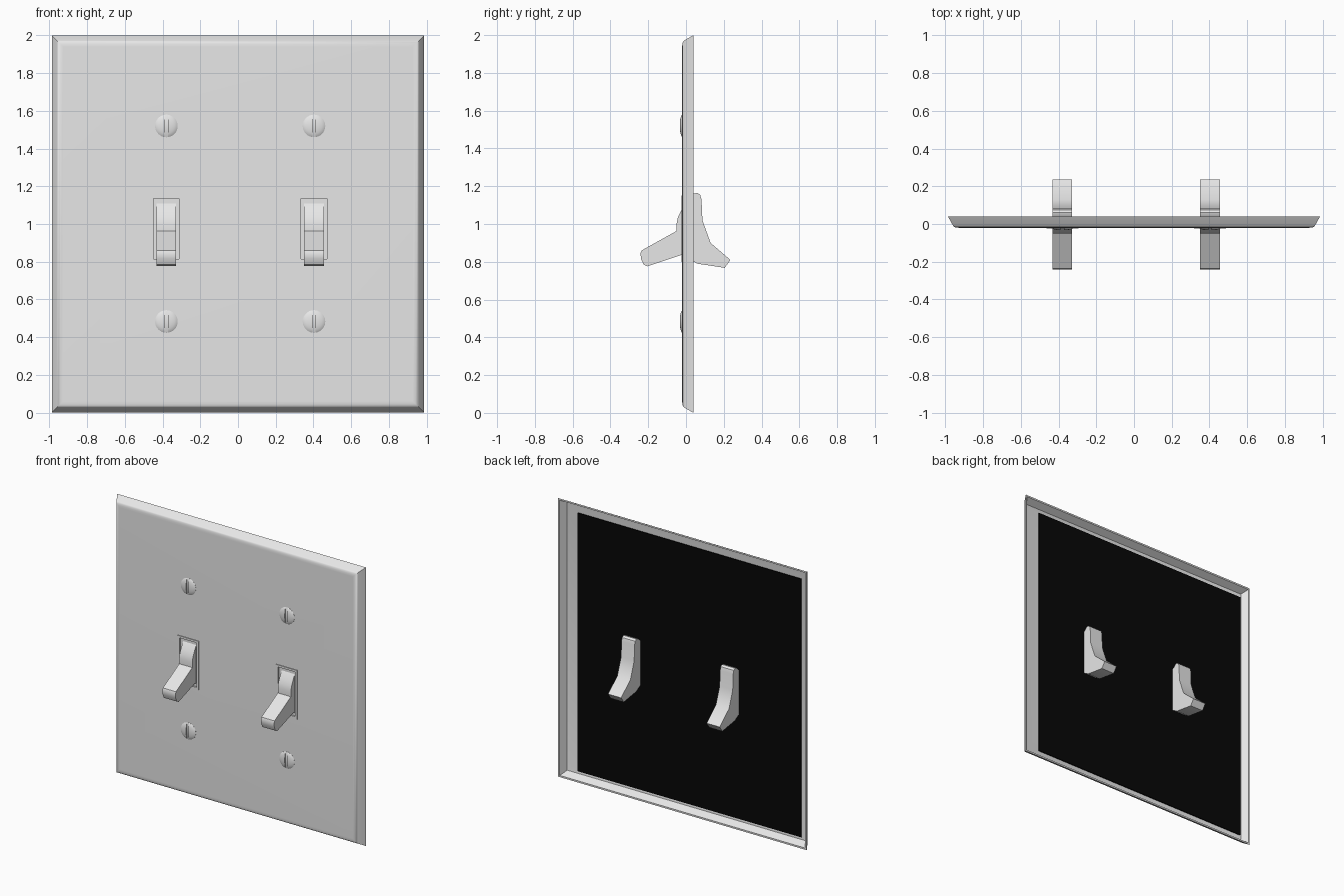
import bpy, bmesh, math

cube = bpy.data.objects.get("Cube")
if cube:
    bpy.data.objects.remove(cube, do_unlink=True)


def material(name, rgb):
    mat = bpy.data.materials.new(name)
    mat.use_nodes = True
    mat.diffuse_color = (*rgb, 1)
    mat.node_tree.nodes["Principled BSDF"].inputs["Base Color"].default_value = (*rgb, 1)
    return mat


WHITE = material("light_plastic", (0.8, 0.8, 0.8))
BLACK = material("black_backing", (0.002, 0.002, 0.002))


def loft(name, rings, mat=WHITE):
    """Closed solid through a series of rings, capped at both ends."""
    bm = bmesh.new()
    loops = [[bm.verts.new(p) for p in ring] for ring in rings]
    n = len(loops[0])
    for a, b in zip(loops, loops[1:]):
        for i in range(n):
            j = (i + 1) % n
            bm.faces.new((a[i], a[j], b[j], b[i]))
    bm.faces.new(loops[0])
    bm.faces.new(loops[-1][::-1])
    bmesh.ops.recalc_face_normals(bm, faces=bm.faces)
    mesh = bpy.data.meshes.new(name)
    bm.to_mesh(mesh)
    bm.free()
    mesh.materials.append(mat)
    obj = bpy.data.objects.new(name, mesh)
    bpy.context.collection.objects.link(obj)
    return obj


def rect(x0, x1, z0, z1, y):
    return [(x0, y, z0), (x1, y, z0), (x1, y, z1), (x0, y, z1)]


def box(name, x0, x1, y0, y1, z0, z1, mat=WHITE):
    return loft(name, [rect(x0, x1, z0, z1, y) for y in (y0, y1)], mat)


def activate(obj):
    bpy.ops.object.select_all(action='DESELECT')
    obj.select_set(True)
    bpy.context.view_layer.objects.active = obj


def cut(obj, cutter):
    mod = obj.modifiers.new("cut", 'BOOLEAN')
    mod.operation = 'DIFFERENCE'
    mod.solver = 'EXACT'
    mod.object = cutter
    activate(obj)
    bpy.ops.object.modifier_apply(modifier=mod.name)


def smooth(obj, angle=35):
    activate(obj)
    bpy.ops.object.shade_smooth_by_angle(angle=math.radians(angle))


# Wall plate: rounded front edge, sloping sides, hollow back
HALF = 0.987
plate_profile = [(0.06, -0.02), (0.045, -0.0195), (0.035, -0.016), (0.027, -0.008),
                 (0, 0.04), (0.012, 0.04), (0.038, -0.008), (0.06, -0.013)]
plate = loft("wall_plate", [rect(d - HALF, HALF - d, d, 2 - d, y) for d, y in plate_profile])

# Black backing sheet inside the plate
box("backing_sheet", -0.925, 0.85, 0.008, 0.015, 0.066, 1.92, BLACK)

# Toggle side profile as (y, z)
toggle_profile = [(-0.235, 0.86), (-0.05, 0.963), (-0.05, 1.0), (-0.043, 1.035), (-0.03, 1.063),
                  (0.0, 1.12), (0.04, 1.16), (0.06, 1.165), (0.075, 1.155), (0.082, 1.13),
                  (0.087, 1.02), (0.13, 0.9), (0.235, 0.81), (0.205, 0.768), (0.06, 0.79),
                  (-0.02, 0.838), (-0.205, 0.776), (-0.225, 0.786), (-0.238, 0.815), (-0.241, 0.845)]


def screw(name, x, z):
    dome = [(0.06, -0.01), (0.06, -0.021), (0.054, -0.025), (0.042, -0.029),
            (0.026, -0.032), (0.01, -0.033)]
    steps = [2 * math.pi * i / 32 for i in range(32)]
    head = loft(name, [[(x + r * math.cos(a), y, z + r * math.sin(a)) for a in steps]
                       for r, y in dome])
    slot = box("slot_cutter", x - 0.009, x + 0.009, -0.06, -0.022, z - 0.1, z + 0.1)
    cut(head, slot)
    bpy.data.objects.remove(slot, do_unlink=True)
    smooth(head)


for side, x in (("right", -0.38), ("left", 0.403)):
    # Opening with a thin raised frame and a recessed floor
    opening = box("opening_cutter", x - 0.068, x + 0.068, -0.06, 0.005, 0.815, 1.135)
    cut(plate, opening)
    frame = box(side + "_opening_frame", x - 0.085, x + 0.085, -0.025, -0.015, 0.8, 1.15)
    cut(frame, opening)
    bpy.data.objects.remove(opening, do_unlink=True)
    box(side + "_opening_floor", x - 0.075, x + 0.075, -0.006, 0.006, 0.805, 1.145)

    # Toggle lever passing through the plate
    toggle = loft(side + "_toggle", [[(x + dx, y, z) for y, z in toggle_profile]
                                     for dx in (-0.052, 0.052)])
    smooth(toggle)

    # Slotted screws above and below
    screw(side + "_upper_screw", x, 1.52)
    screw(side + "_lower_screw", x, 0.483)

smooth(plate)
